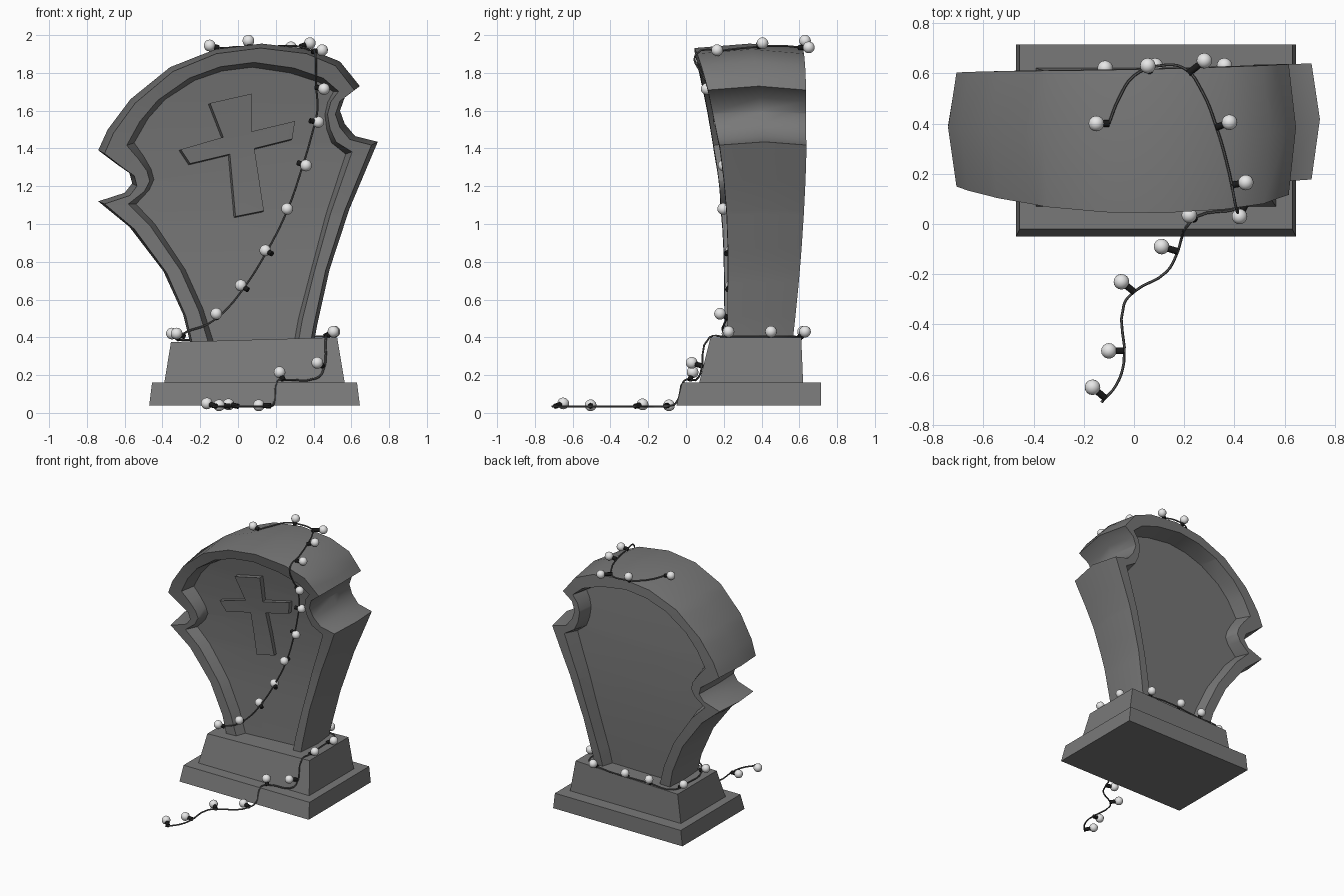
import bpy, bmesh, math
from mathutils import Vector, Matrix
from mathutils.geometry import intersect_point_line

cube = bpy.data.objects.get("Cube")
if cube:
    bpy.data.objects.remove(cube, do_unlink=True)


def material(name, color):
    mat = bpy.data.materials.new(name)
    mat.use_nodes = True
    mat.diffuse_color = color
    mat.node_tree.nodes["Principled BSDF"].inputs["Base Color"].default_value = color
    return mat


STONE = material("grey stone", (0.19, 0.19, 0.19, 1))
WIRE = material("dark wire", (0.11, 0.11, 0.11, 1))
SOCKET = material("black socket", (0.01, 0.01, 0.01, 1))
BULB = material("white bulb", (0.8, 0.8, 0.8, 1))


def smooth(obj):
    bpy.ops.object.select_all(action="DESELECT")
    obj.select_set(True)
    bpy.context.view_layer.objects.active = obj
    bpy.ops.object.shade_smooth_by_angle(angle=math.radians(50))


def finish(bm, name, mat, soft=True):
    bmesh.ops.recalc_face_normals(bm, faces=bm.faces)
    mesh = bpy.data.meshes.new(name)
    bm.to_mesh(mesh)
    bm.free()
    mesh.materials.append(mat)
    obj = bpy.data.objects.new(name, mesh)
    bpy.context.collection.objects.link(obj)
    if soft:
        smooth(obj)
    return obj


# The stone leans forward and twists slightly: front and back surfaces
def front_y(x, z):
    return 0.21 - 0.132 * max(0, z - 0.8) ** 2 + 0.025 * x


def back_y(x, z):
    return 0.622 - 0.049 * (z - 1.55) ** 2 + 0.025 * x


def leaning_loft(name, loops):
    """Skin loops of (points, depth fraction), then bend to the lean."""
    bm = bmesh.new()
    rings = [[bm.verts.new((x, t, z)) for x, z in pts] for pts, t in loops]
    for a, b in zip(rings, rings[1:]):
        for i in range(len(a)):
            j = (i + 1) % len(a)
            bm.faces.new((a[i], a[j], b[j], b[i]))
    bm.faces.new(rings[0])
    bm.faces.new(rings[-1])
    for step in range(8):
        bmesh.ops.bisect_plane(
            bm, geom=bm.verts[:] + bm.edges[:] + bm.faces[:], dist=0.0001,
            plane_co=(0, 0, 0.51 + step * 0.18), plane_no=(0, 0, 1))
    for v in bm.verts:
        f, b = front_y(v.co.x, v.co.z), back_y(v.co.x, v.co.z)
        v.co.y = f + v.co.y * (b - f)
    return finish(bm, name, STONE)


# Headstone: bulging outline with side notches and a deep panel both sides
outline = [
    (-.25, .36), (-.29, .52), (-.395, .75), (-.575, .985), (-.74, 1.12),
    (-.6, 1.165), (-.56, 1.215), (-.575, 1.27), (-.64, 1.315), (-.74, 1.39),
    (-.69, 1.5), (-.57, 1.66), (-.36, 1.83), (-.12, 1.925), (.125, 1.955),
    (.38, 1.925), (.54, 1.86), (.645, 1.73), (.565, 1.67), (.54, 1.6),
    (.565, 1.53), (.62, 1.465), (.74, 1.435), (.59, 1.08), (.485, .76),
    (.42, .47), (.4, .36)]
panel = [
    (-.125, .36), (-.185, .55), (-.28, .76), (-.44, 1), (-.54, 1.105),
    (-.47, 1.18), (-.445, 1.235), (-.46, 1.29), (-.5, 1.36), (-.55, 1.43),
    (-.475, 1.56), (-.385, 1.66), (-.23, 1.76), (-.085, 1.81), (.075, 1.83),
    (.275, 1.8), (.43, 1.75), (.505, 1.7), (.475, 1.645), (.46, 1.58),
    (.47, 1.5), (.495, 1.43), (.57, 1.37), (.465, 1.05), (.38, .73),
    (.32, .5), (.295, .36)]
edge = [(x * .955, z * .988) for x, z in outline]
rim = [(p[0] + (e[0] - p[0]) * .25, p[1] + (e[1] - p[1]) * .25)
       for p, e in zip(panel, edge)]
leaning_loft("headstone", [(panel, .21), (rim, 0), (edge, 0), (outline, .52),
                           (edge, 1), (rim, 1), (panel, .75)])

# Crooked raised cross, its front a little smaller than its foot
cross = [
    (-.16, 1.63), (.06, 1.68), (.06, 1.48), (.29, 1.535), (.275, 1.44),
    (.075, 1.39), (.125, 1.06), (-.025, 1.03), (-.055, 1.36), (-.265, 1.31),
    (-.315, 1.385), (-.09, 1.45)]
cross_front = [(x + .012, z + .01) for x, z in cross]
leaning_loft("cross", [(cross_front, .11), (cross, .25)])


# Two tapered plinth tiers
def tier(name, low, high, z0, z_right, z_left):
    bm = bmesh.new()
    rings = []
    for (x0, x1, y0, y1), zl, zr in ((low, z0, z0), (high, z_left, z_right)):
        rings.append([bm.verts.new(c) for c in (
            (x0, y0, zl), (x1, y0, zr), (x1, y1, zr), (x0, y1, zl))])
    for ring in rings:
        bm.faces.new(ring)
    for i in range(4):
        j = (i + 1) % 4
        bm.faces.new((rings[0][i], rings[0][j], rings[1][j], rings[1][i]))
    finish(bm, name, STONE, soft=False)


tier("lower_plinth", (-.47, .645, -.05, .715), (-.455, .63, -.02, .715), .04, .16, .16)
tier("upper_plinth", (-.39, .565, .07, .62), (-.355, .525, .13, .61), .16, .4, .375)

# Light string: over the top, down the face, round the plinth, along the ground
over_top = [
    (-.1, .4, 1.932), (-.06, .5, 1.932), (0, .59, 1.938), (.1, .63, 1.935),
    (.2, .62, 1.932), (.27, .53, 1.942), (.33, .38, 1.938), (.38, .2, 1.92),
    (.41, .05, 1.895), (.412, .08, 1.8)]
down_face = [
    (.415, 1.72), (.42, 1.6), (.39, 1.47), (.34, 1.3), (.26, 1.07),
    (.15, .85), (.03, .66), (-.08, .53)]
round_plinth = [
    (-.17, .2, .465), (-.27, .2, .43),
    (-.31, .25, .4), (-.32, .45, .39), (-.3, .58, .386), (-.1, .6, .392),
    (.35, .6, .402), (.45, .55, .404), (.46, .4, .404), (.47, .2, .404),
    (.465, .125, .4), (.445, .077, .21), (.41, .06, .182), (.25, .03, .175),
    (.21, -.01, .17), (.19, -.055, .05)]
on_ground = [
    (.17, -.12), (.13, -.19), (0, -.27), (-.04, -.32), (-.04, -.55),
    (-.07, -.64), (-.13, -.71)]
path = [Vector(p) for p in over_top]
path += [Vector((x, front_y(x, z) + .02, z)) for x, z in down_face]
path += [Vector(p) for p in round_plinth]
path += [Vector((x, y, .035)) for x, y in on_ground]

curve = bpy.data.curves.new("light_wire", "CURVE")
curve.dimensions = "3D"
curve.bevel_depth = 0.0055
curve.bevel_resolution = 1
curve.resolution_u = 4
curve.use_fill_caps = True
spline = curve.splines.new("BEZIER")
spline.bezier_points.add(len(path) - 1)
for point, co in zip(spline.bezier_points, path):
    point.co = co
    point.handle_left_type = point.handle_right_type = "AUTO"
curve.materials.append(WIRE)
wire = bpy.data.objects.new("light_wire", curve)
bpy.context.collection.objects.link(wire)
bpy.ops.object.select_all(action="DESELECT")
wire.select_set(True)
bpy.context.view_layer.objects.active = wire
bpy.ops.object.convert(target="MESH")
smooth(bpy.context.view_layer.objects.active)


def nearest_on_wire(p):
    best = path[0]
    for a, b in zip(path, path[1:]):
        f = min(1, max(0, intersect_point_line(p, a, b)[1]))
        q = a.lerp(b, f)
        if (q - p).length < (best - p).length:
            best = q
    return best


# Round bulbs, each with a socket reaching back to the wire
bulbs = [
    (-.15, .4, 1.945), (.055, .63, 1.97), (.28, .65, 1.935), (.38, .405, 1.957),
    (.445, .165, 1.92), (.455, .11, 1.715), (.425, .175, 1.54), (.36, .2, 1.31),
    (.26, .197, 1.08), (.145, .24, .86), (.015, .24, .675), (-.115, .18, .525),
    (-.325, .22, .42), (-.35, .53, .42), (-.115, .62, .43), (.085, .63, .43),
    (.36, .63, .43), (.51, .45, .43), (.505, .225, .43), (.42, .03, .265),
    (.22, .035, .215), (.11, -.09, .04), (-.05, -.23, .045), (-.1, -.505, .04),
    (-.165, -.65, .05)]
bulb_bm, socket_bm = bmesh.new(), bmesh.new()
for p in map(Vector, bulbs):
    bmesh.ops.create_uvsphere(bulb_bm, u_segments=16, v_segments=10, radius=.031,
                              matrix=Matrix.Translation(p))
    axis = nearest_on_wire(p) - p
    length = max(axis.length, .05)
    place = Matrix.Translation(p + axis.normalized() * length / 2)
    turn = axis.to_track_quat("Z", "Y").to_matrix().to_4x4()
    bmesh.ops.create_cone(socket_bm, cap_ends=True, segments=10, radius1=.014,
                          radius2=.014, depth=length, matrix=place @ turn)
finish(bulb_bm, "bulbs", BULB)
finish(socket_bm, "bulb_sockets", SOCKET)
